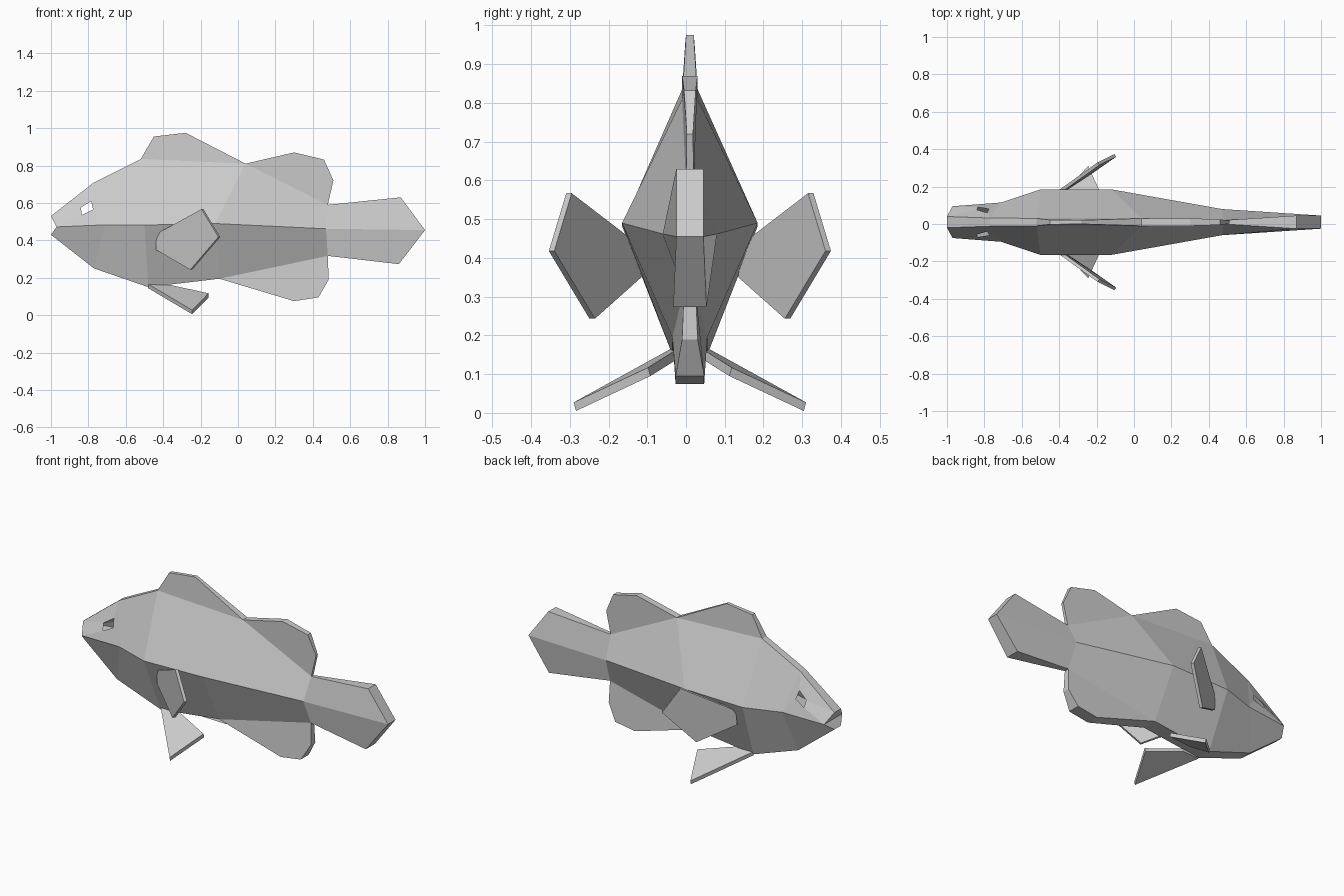
import bpy, bmesh

if "Cube" in bpy.data.objects:
    bpy.data.objects.remove(bpy.data.objects["Cube"])

CY = 0.01  # centre plane of the fish

grey = bpy.data.materials.new("fish grey")
grey.diffuse_color = (0.6, 0.6, 0.6, 1)
grey.use_nodes = True
grey.node_tree.nodes["Principled BSDF"].inputs["Base Color"].default_value = grey.diffuse_color


def finish(name, bm):
    bmesh.ops.recalc_face_normals(bm, faces=bm.faces[:])
    mesh = bpy.data.meshes.new(name)
    bm.to_mesh(mesh)
    bm.free()
    mesh.materials.append(grey)
    obj = bpy.data.objects.new(name, mesh)
    bpy.context.collection.objects.link(obj)
    return obj


# Body and tail: six-sided sections, each (x, z, half width) for top, middle, bottom
sections = [
    ((-1.0, .53, .03), (-.97, .472, .085), (-1.0, .43, .03)),
    ((-.77, .71, .022), (-.71, .483, .105), (-.77, .25, .04)),
    ((-.52, .835, .02), (-.50, .482, .175), (-.48, .15, .045)),
    ((.04, .81, .02), (-.12, .49, .175), (-.10, .195, .045)),
    ((.48, .59, .01), (.47, .462, .07), (.48, .317, .015)),
    ((.87, .63, .035), (1.0, .455, .035), (.86, .273, .043)),
]
# Eye opening in the head (x, z, half width)
eye = [(-.84, .575, .066), (-.785, .61, .05), (-.775, .565, .07), (-.835, .535, .08)]

bm = bmesh.new()
rings = []
for top, mid, low in sections:
    pts = [(top, 1), (mid, 1), (low, 1), (low, -1), (mid, -1), (top, -1)]
    rings.append([bm.verts.new((p[0], CY + s * p[2], p[1])) for p, s in pts])

for i, (a, b) in enumerate(zip(rings, rings[1:])):
    for k in range(6):
        n = (k + 1) % 6
        if i == 0 and k in (0, 4):
            continue  # head sides are built around the eye
        if (k == 5 and i in (2, 3)) or (k == 2 and i == 3):
            continue  # open where a fin grows out
        bm.faces.new((a[k], a[n], b[n], b[k]))

for s, t, m in ((1, 0, 1), (-1, 5, 4)):
    outer = [rings[0][t], rings[1][t], rings[1][m], rings[0][m]]
    hole = [bm.verts.new((x, CY + s * w, z)) for x, z, w in eye]
    for k in range(4):
        n = (k + 1) % 4
        bm.faces.new((outer[k], outer[n], hole[n], hole[k]))

# Nose cap and tail end
for r in (rings[0], rings[-1]):
    bm.faces.new((r[0], r[1], r[4], r[5]))
    bm.faces.new((r[1], r[2], r[3], r[4]))
finish("body", bm)


def centre_fin(name, outline):
    """Fin on the centre plane; outline is (x, z, half width), open at its base."""
    bm = bmesh.new()
    left, right = ([bm.verts.new((x, CY + s * w, z)) for x, z, w in outline]
                   for s in (1, -1))
    bm.faces.new(left)
    bm.faces.new(right[::-1])
    for k in range(len(outline) - 1):
        bm.faces.new((left[k], left[k + 1], right[k + 1], right[k]))
    finish(name, bm)


centre_fin("front_dorsal_fin", [(-.52, .835, .02), (-.45, .955, .012),
                                (-.28, .975, .01), (.04, .81, .02)])
centre_fin("rear_dorsal_fin", [(.04, .81, .02), (.30, .87, .02), (.46, .832, .015),
                               (.51, .72, .008), (.48, .59, .01)])
centre_fin("anal_fin", [(-.10, .195, .045), (.30, .075, .037), (.43, .095, .037),
                        (.485, .19, .02), (.48, .317, .015)])


def paired_fin(name, points, offset):
    """Flat plate of (x, y, z) points, thickened both ways, on each side."""
    for side, s in (("left", 1), ("right", -1)):
        bm = bmesh.new()
        a, b = ([bm.verts.new((x + d * offset[0], CY + s * (y + d * offset[1]),
                               z + d * offset[2])) for x, y, z in points]
                for d in (1, -1))
        bm.faces.new(a)
        bm.faces.new(b[::-1])
        for k in range(len(a)):
            n = (k + 1) % len(a)
            bm.faces.new((a[k], a[n], b[n], b[k]))
        finish(side + "_" + name, bm)


paired_fin("pectoral_fin", [(-.43, .14, .435), (-.435, .132, .35), (-.25, .252, .243),
                            (-.10, .357, .418), (-.19, .312, .567)], (-.005, .007, 0))
paired_fin("pelvic_fin", [(-.48, .045, .155), (-.245, .297, .016),
                          (-.157, .105, .106), (-.36, .035, .15)], (0, .003, .011))
